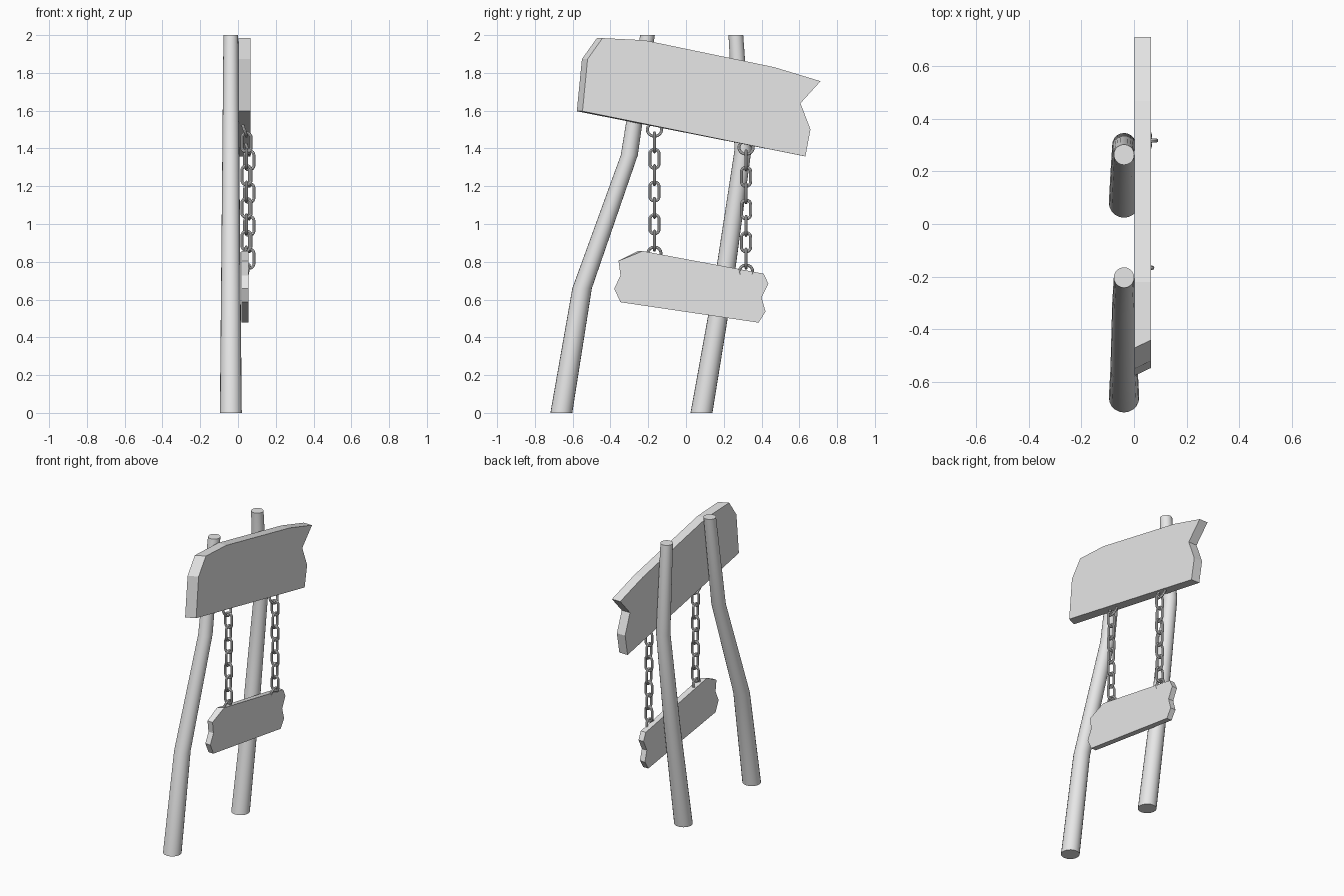
import bpy, bmesh, math
from mathutils import Matrix, Vector

if "Cube" in bpy.data.objects:
    bpy.data.objects.remove(bpy.data.objects["Cube"], do_unlink=True)

GREY = (0.8, 0.8, 0.8, 1)
mat = bpy.data.materials.new("plain light grey")
mat.use_nodes = True
mat.diffuse_color = GREY
mat.node_tree.nodes["Principled BSDF"].inputs["Base Color"].default_value = GREY


def add_object(name, bm, smooth=False):
    bmesh.ops.recalc_face_normals(bm, faces=bm.faces)
    mesh = bpy.data.meshes.new(name)
    bm.to_mesh(mesh)
    bm.free()
    mesh.materials.append(mat)
    obj = bpy.data.objects.new(name, mesh)
    bpy.context.collection.objects.link(obj)
    if smooth:
        bpy.ops.object.select_all(action="DESELECT")
        obj.select_set(True)
        bpy.context.view_layer.objects.active = obj
        bpy.ops.object.shade_smooth_by_angle(angle=math.radians(40))
    return obj


def bridge(bm, a, b):
    for i in range(len(a)):
        j = (i + 1) % len(a)
        bm.faces.new((a[i], a[j], b[j], b[i]))


def board(name, outline, x_back, x_front, shift, shifted):
    """Plank from a side outline; the first points slant outward at the back."""
    bm = bmesh.new()
    front = [bm.verts.new((x_front, y, z)) for y, z in outline]
    back = [bm.verts.new((x_back, y + (shift if i < shifted else 0), z))
            for i, (y, z) in enumerate(outline)]
    bm.faces.new(front)
    bm.faces.new(back)
    bridge(bm, front, back)
    add_object(name, bm)


def post(name, path, sides=20):
    """Bent, tapering pole with level ends."""
    bm = bmesh.new()
    rings = []
    for y, z in path:
        r = 0.058 - 0.0095 * z
        rings.append([bm.verts.new((-0.038 + r * math.cos(t), y + r * math.sin(t), z))
                      for t in (math.tau * k / sides for k in range(sides))])
    for a, b in zip(rings, rings[1:]):
        bridge(bm, a, b)
    bm.faces.new(rings[0])
    bm.faces.new(rings[-1])
    add_object(name, bm, True)


def link(name, centre, half_straight, radius, wire, turn=0, tilt=0, arc=8, sides=8):
    """Closed loop of round wire lying in the y-z plane, then turned and placed."""
    bm = bmesh.new()
    place = (Matrix.Translation(centre) @ Matrix.Rotation(tilt, 4, "Y")
             @ Matrix.Rotation(turn, 4, "Z"))
    rings = []
    for end in (1, -1):
        for k in range(arc + 1):
            t = math.pi * k / arc + (0 if end == 1 else math.pi)
            out = Vector((0, math.cos(t), math.sin(t)))
            mid = out * radius + Vector((0, 0, end * half_straight))
            ring = []
            for s in range(sides):
                a = math.tau * s / sides
                p = mid + out * wire * math.cos(a) + Vector((wire * math.sin(a), 0, 0))
                ring.append(bm.verts.new(place @ p))
            rings.append(ring)
    for i, ring in enumerate(rings):
        bridge(bm, ring, rings[(i + 1) % len(rings)])
    bmesh.ops.remove_doubles(bm, verts=bm.verts, dist=0.0001)
    add_object(name, bm, True)


# Posts
post("front_post", [(-0.66, 0), (-0.55, 0.66), (-0.30, 1.365), (-0.204, 2)])
post("back_post", [(0.082, 0), (0.205, 0.72), (0.302, 1.395), (0.264, 2)])

# Large sign board with a slanted end and a broken end
board("large_board",
      [(-0.548, 1.597), (-0.521, 1.873), (-0.442, 1.984), (-0.22, 1.973), (0.468, 1.83),
       (0.712, 1.756), (0.606, 1.639), (0.659, 1.501), (0.632, 1.358)],
      0.002, 0.065, -0.03, 3)

# Small hanging board with two broken ends
board("small_board",
      [(-0.23, 0.857), (-0.357, 0.805), (-0.347, 0.727), (-0.38, 0.658), (-0.347, 0.586),
       (0.384, 0.478), (0.421, 0.536), (0.40, 0.61), (0.436, 0.684), (0.411, 0.737)],
      0.018, 0.056, -0.025, 1)

# Chains: a ring in each board and seven alternating links
for side, x, y, top in (("front", 0.045, -0.167, 1.432), ("back", 0.06, 0.318, 1.337)):
    for i in range(7):
        link(f"{side}_chain_link_{i + 1}", (x, y, top - 0.0867 * i), 0.026, 0.0245, 0.008,
             turn=math.pi / 2 if i % 2 == 0 else 0)
    link(f"{side}_upper_ring", (x - 0.012, y, top + 0.068), 0, 0.038, 0.008, tilt=-0.35)
    link(f"{side}_lower_ring", (x - 0.008, y, top - 0.588), 0, 0.035, 0.008, tilt=0.2)
